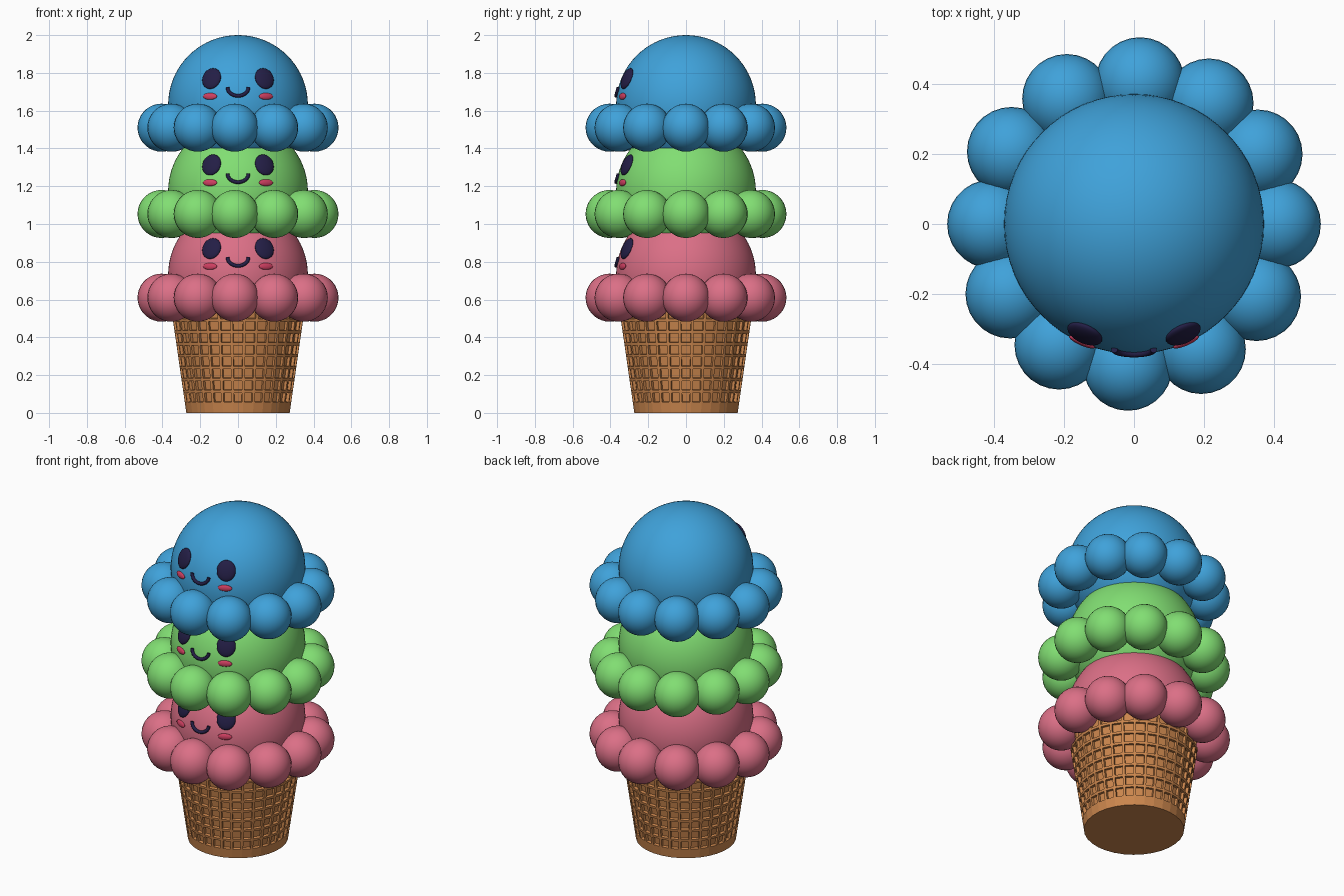
import bpy, bmesh
from math import sin, cos, pi, radians, sqrt
from mathutils import Matrix, Vector

if "Cube" in bpy.data.objects:
    bpy.data.objects.remove(bpy.data.objects["Cube"])

R = 0.37                      # scoop radius


def material(name, rgb):
    m = bpy.data.materials.new(name)
    m.diffuse_color = (*rgb, 1)
    m.use_nodes = True
    m.node_tree.nodes["Principled BSDF"].inputs["Base Color"].default_value = m.diffuse_color
    return m


def finish(bm, name, mat, smooth=True):
    bmesh.ops.recalc_face_normals(bm, faces=bm.faces)
    me = bpy.data.meshes.new(name)
    for f in bm.faces:
        f.smooth = smooth
    bm.to_mesh(me)
    bm.free()
    me.materials.append(mat)
    ob = bpy.data.objects.new(name, me)
    bpy.context.collection.objects.link(ob)
    return ob


def add_sphere(bm, matrix, radius=1, seg=28, rings=18):
    bmesh.ops.create_uvsphere(bm, u_segments=seg, v_segments=rings,
                              radius=radius, matrix=matrix)


def on_scoop(x, dz):
    """Point on the front of a scoop, relative to its centre."""
    return Vector((x, -sqrt(R * R - x * x - dz * dz), dz))


def face_spots(name, centre, x, dz, size, mat):
    """Mirrored pair of flattened ellipsoids lying on the scoop surface."""
    for side, label in ((-1, "left"), (1, "right")):
        bm = bmesh.new()
        p = on_scoop(side * x, dz)
        rot = p.to_track_quat('Z', 'Y').to_matrix().to_4x4()
        add_sphere(bm, Matrix.Translation(centre + p) @ rot
                   @ Matrix.Diagonal((*size, 1)))
        finish(bm, f"{name}_{label}", mat)


wafer = material("wafer", (0.60, 0.24, 0.075))
dark = material("face_dark", (0.017, 0.013, 0.06))
blush = material("blush", (0.62, 0.05, 0.12))
flavours = [("bottom", 0.61, material("pink", (0.71, 0.16, 0.24))),
            ("middle", 1.053, material("green", (0.22, 0.73, 0.17))),
            ("top", 1.51, material("blue", (0.05, 0.36, 0.70)))]

# Wafer cup: tapered rings, each wall cell sunk to leave a waffle grid
bm = bmesh.new()
N = 32
heights = [0, 0.05] + [0.05 + 0.063 * i for i in range(1, 10)]
rings = []
for z in heights:
    r = 0.275 + 0.145 * z
    rings.append([bm.verts.new((r * cos(2 * pi * (i + 0.5) / N),
                                r * sin(2 * pi * (i + 0.5) / N), z))
                  for i in range(N)])
cells = []
for k in range(len(rings) - 1):
    for i in range(N):
        j = (i + 1) % N
        f = bm.faces.new((rings[k][i], rings[k][j],
                          rings[k + 1][j], rings[k + 1][i]))
        if k > 0:
            cells.append(f)
bm.faces.new(rings[0][::-1])
bm.faces.new(rings[-1])
bm.normal_update()
bmesh.ops.inset_individual(bm, faces=cells, thickness=0.010, depth=0)
bmesh.ops.inset_individual(bm, faces=cells, thickness=0.002, depth=-0.016)
finish(bm, "waffle_cup", wafer, smooth=False)

for tier, bead_z, mat in flavours:
    centre = Vector((0, 0, bead_z + 0.12))

    # Scoop ball
    bm = bmesh.new()
    add_sphere(bm, Matrix.Translation(centre), R, 64, 40)
    finish(bm, f"{tier}_scoop", mat)

    # Ruffle of twelve beads around the scoop
    bm = bmesh.new()
    for i in range(12):
        a = radians(30 * i - 1.2 + 1.2 * cos(radians(60 * i)))
        add_sphere(bm, Matrix.Translation((0.405 * cos(a), 0.405 * sin(a), bead_z)),
                   0.127)
    finish(bm, f"{tier}_ruffle", mat)

    # Eyes and cheeks
    face_spots(f"{tier}_eye", centre, 0.14, 0.14, (0.053, 0.059, 0.018), dark)
    face_spots(f"{tier}_cheek", centre, 0.148, 0.046, (0.040, 0.018, 0.010), blush)

    # Smile: round tube following the scoop surface
    cu = bpy.data.curves.new(f"{tier}_smile", 'CURVE')
    cu.dimensions = '3D'
    cu.bevel_depth = 0.0095
    cu.bevel_resolution = 3
    cu.use_fill_caps = True
    sp = cu.splines.new('POLY')
    sp.points.add(16)
    for i, pt in enumerate(sp.points):
        a = pi + pi * i / 16
        p = on_scoop(0.055 * cos(a), 0.092 + 0.044 * sin(a))
        pt.co = (*(centre + p * 1.01), 1)
    cu.materials.append(dark)
    bpy.context.collection.objects.link(bpy.data.objects.new(f"{tier}_smile", cu))
